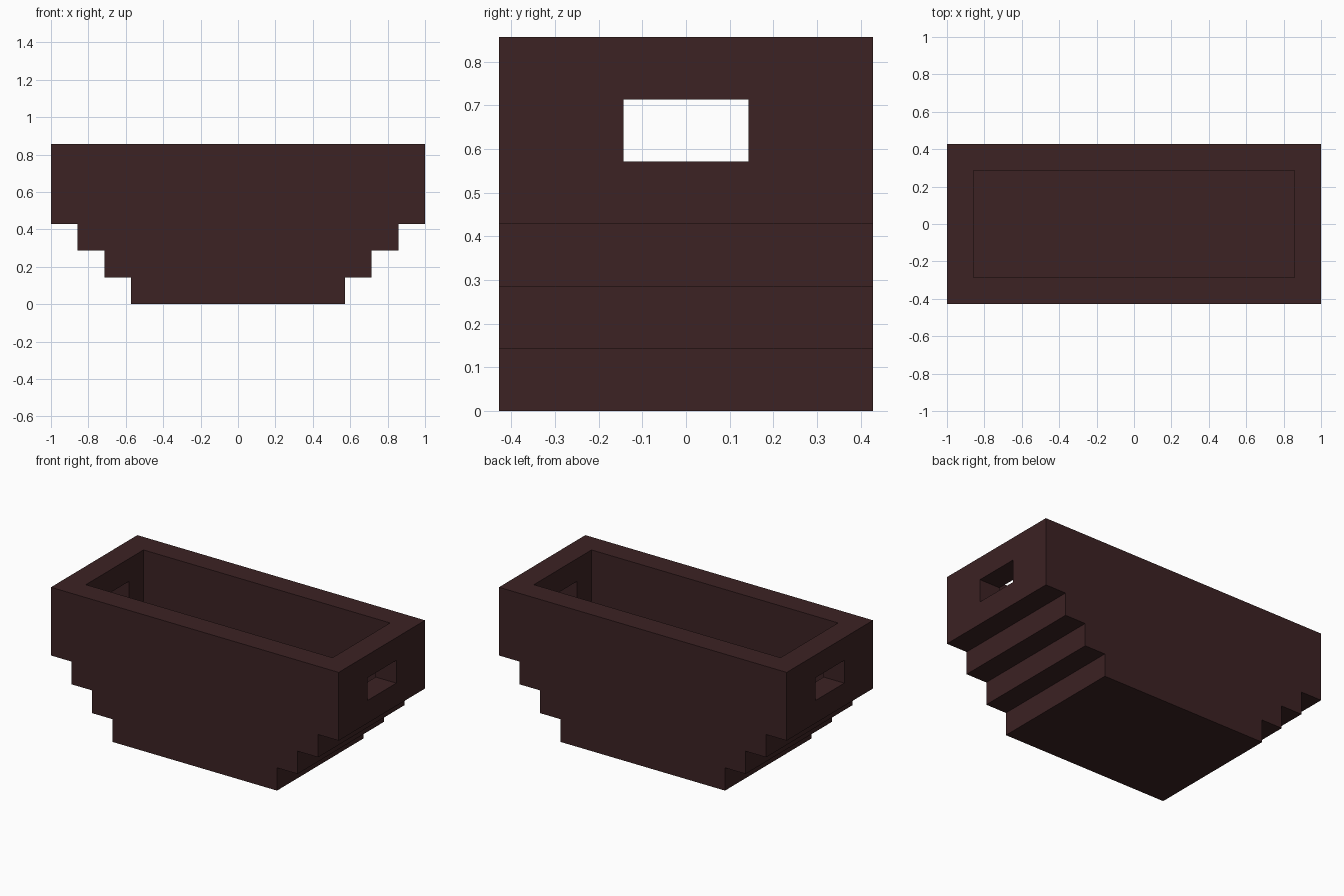
import bpy, bmesh

if "Cube" in bpy.data.objects:
    bpy.data.objects.remove(bpy.data.objects["Cube"])

U = 1 / 7  # the model sits on a grid of one-seventh units

wood = bpy.data.materials.new("dark brown")
wood.diffuse_color = (0.045, 0.016, 0.017, 1)
wood.use_nodes = True
wood.node_tree.nodes["Principled BSDF"].inputs["Base Color"].default_value = wood.diffuse_color


def finish(bm, name):
    bmesh.ops.recalc_face_normals(bm, faces=bm.faces)
    mesh = bpy.data.meshes.new(name)
    bm.to_mesh(mesh)
    bm.free()
    ob = bpy.data.objects.new(name, mesh)
    mesh.materials.append(wood)
    bpy.context.collection.objects.link(ob)
    return ob


def box(name, hx, hy, z0, z1):
    bm = bmesh.new()
    bmesh.ops.create_cube(bm, size=1)
    for v in bm.verts:
        v.co = (v.co.x * 2 * hx * U, v.co.y * 2 * hy * U, (z0 if v.co.z < 0 else z1) * U)
    return finish(bm, name)


# Stepped trough body: half profile mirrored, then extruded front to back
half = [(4, 0), (4, 1), (5, 1), (5, 2), (6, 2), (6, 3), (7, 3), (7, 6)]
profile = half + [(-x, z) for x, z in reversed(half)]
bm = bmesh.new()
face = bm.faces.new([bm.verts.new((x * U, -3 * U, z * U)) for x, z in profile])
new = bmesh.ops.extrude_face_region(bm, geom=[face])["geom"]
bmesh.ops.translate(bm, vec=(0, 6 * U, 0), verts=[g for g in new if isinstance(g, bmesh.types.BMVert)])
body = finish(bm, "stepped_trough")

# Cutters: the open cavity and the handle holes through both ends
cutters = [box("cavity_cutter", 6, 2, 3, 7), box("handle_hole_cutter", 8, 1, 4, 5)]
for c in cutters:
    c.hide_render = True
    c.hide_set(True)
    mod = body.modifiers.new(c.name, "BOOLEAN")
    mod.operation = "DIFFERENCE"
    mod.solver = "EXACT"
    mod.object = c

# Apply the cuts and discard the cutters
bpy.context.view_layer.objects.active = body
for c in cutters:
    bpy.ops.object.modifier_apply(modifier=c.name)
for c in cutters:
    bpy.data.objects.remove(c)
